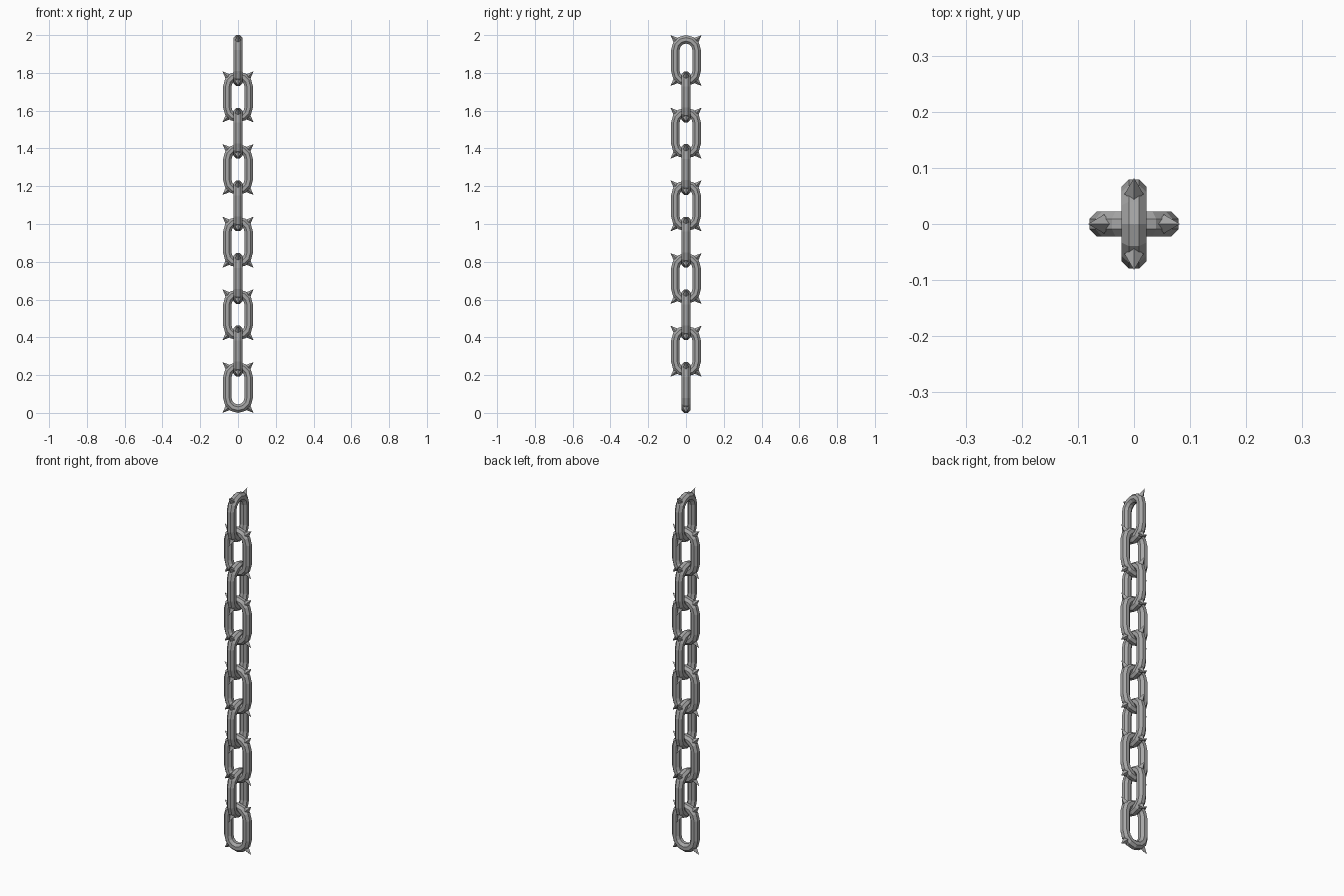
import bpy, bmesh, math
from mathutils import Vector

cube = bpy.data.objects.get("Cube")
if cube:
    bpy.data.objects.remove(cube, do_unlink=True)

steel = bpy.data.materials.new("grey steel")
steel.use_nodes = True
GREY = (0.38, 0.38, 0.38, 1)
steel.diffuse_color = GREY
steel.node_tree.nodes["Principled BSDF"].inputs["Base Color"].default_value = GREY

LINKS = 10
HEIGHT = 0.269      # one link, outside
OUTER = 0.079       # outside radius of the rounded ends
TUBE = 0.0225       # half thickness of the bar
BEND = OUTER - TUBE
STRAIGHT = HEIGHT / 2 - OUTER
PITCH = (2 - HEIGHT) / (LINKS - 1)
ARC_STEPS = 6
SIDES = 8


def add_bar(bm):
    """Octagonal bar swept round an upright oval in the XZ plane."""
    rings = []
    for end in (1, -1):
        for i in range(ARC_STEPS + 1):
            a = math.pi * i / ARC_STEPS + (0 if end == 1 else math.pi)
            out = Vector((math.cos(a), 0, math.sin(a)))
            centre = out * BEND + Vector((0, 0, end * STRAIGHT))
            ring = []
            for k in range(SIDES):
                t = 2 * math.pi * (k + 0.5) / SIDES
                r = TUBE / math.cos(math.pi / SIDES)
                ring.append(bm.verts.new(
                    centre + out * r * math.cos(t) + Vector((0, r * math.sin(t), 0))))
            rings.append(ring)
    for n, ring in enumerate(rings):
        after = rings[(n + 1) % len(rings)]
        for k in range(SIDES):
            j = (k + 1) % SIDES
            bm.faces.new((ring[k], ring[j], after[j], after[k]))


def add_spike(bm, sx, sz):
    """Four-sided spike pointing diagonally out of a corner."""
    axis = Vector((sx, 0, sz)).normalized()
    across = Vector((sx, 0, -sz)).normalized()
    base = Vector((sx * 0.056, 0, sz * (STRAIGHT + 0.054)))
    tip = bm.verts.new((sx * 0.082, 0, sz * (STRAIGHT + OUTER)))
    foot = [bm.verts.new(base - axis * 0.004 + d * 0.017)
            for d in (across, Vector((0, 1, 0)), -across, Vector((0, -1, 0)))]
    bm.faces.new(foot)
    for k in range(4):
        bm.faces.new((foot[k], foot[(k + 1) % 4], tip))


# One link mesh, shared by the whole chain
bm = bmesh.new()
add_bar(bm)
for sx in (1, -1):
    for sz in (1, -1):
        add_spike(bm, sx, sz)
bmesh.ops.recalc_face_normals(bm, faces=bm.faces)
link_mesh = bpy.data.meshes.new("spiked_link")
bm.to_mesh(link_mesh)
bm.free()
link_mesh.materials.append(steel)

# Chain: every second link is turned a quarter, the top one lies in YZ
for i in range(LINKS):
    link = bpy.data.objects.new(f"chain_link_{i + 1}", link_mesh)
    link.location.z = HEIGHT / 2 + i * PITCH
    link.rotation_euler.z = math.pi / 2 if i % 2 else 0
    bpy.context.collection.objects.link(link)
